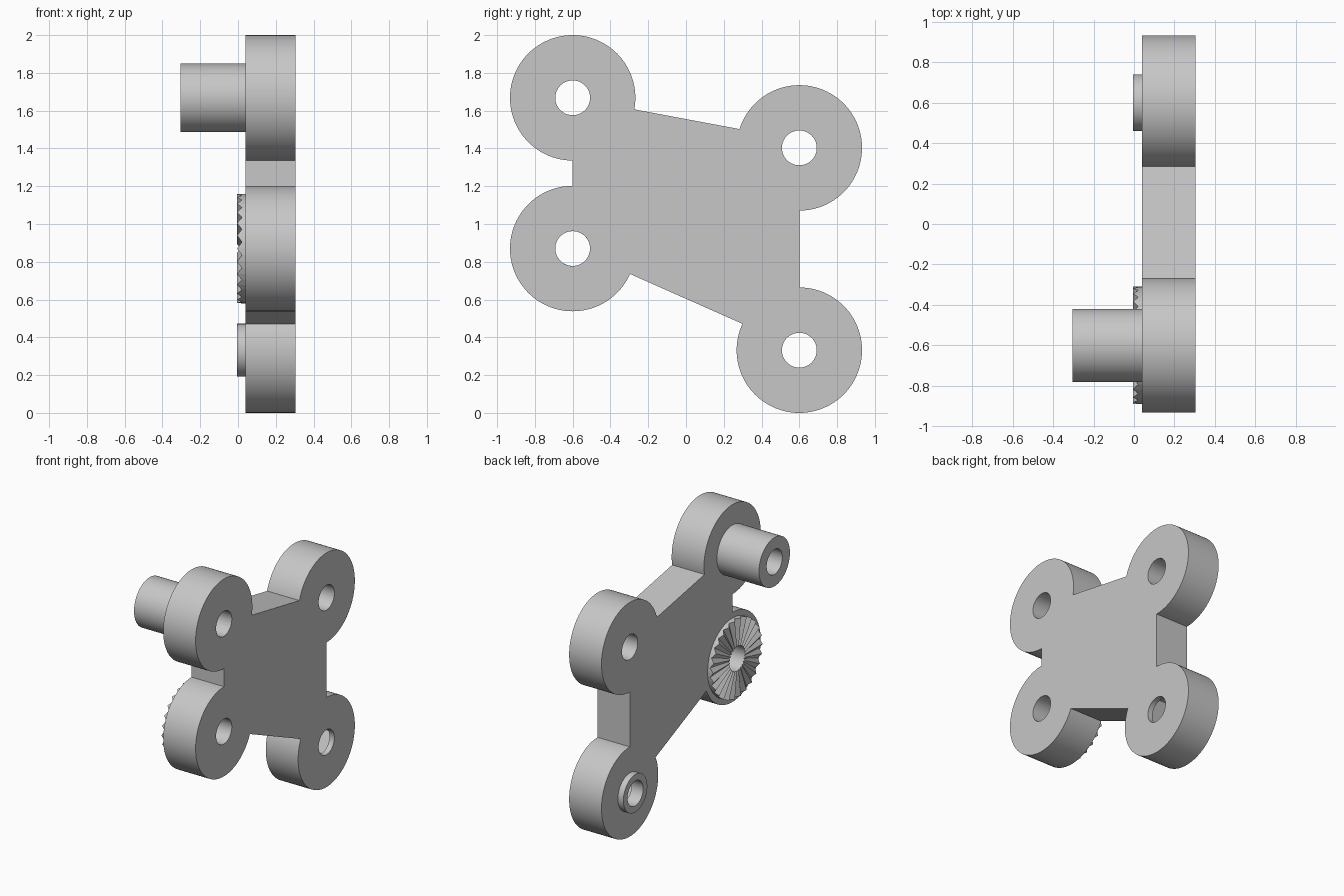
import bpy, bmesh, math

cube = bpy.data.objects.get("Cube")
if cube:
    bpy.data.objects.remove(cube, do_unlink=True)

grey = bpy.data.materials.new("light_grey")
grey.use_nodes = True
colour = (0.57, 0.57, 0.57, 1)
grey.diffuse_color = colour
grey.node_tree.nodes["Principled BSDF"].inputs["Base Color"].default_value = colour

BACK, FACE = 0.04, 0.305      # plate thickness along x
LOBE_R, BORE_R = 0.332, 0.092
TUBE, WASHER = (-0.6, 1.668), (-0.6, 0.87)
PLAIN, BOSS = (0.6, 1.403), (0.6, 0.332)
LOBES = [TUBE, WASHER, PLAIN, BOSS]


def circle(centre, r, n=96):
    return [(centre[0] + r * math.cos(math.tau * i / n),
             centre[1] + r * math.sin(math.tau * i / n)) for i in range(n)]


def finish(bm, name):
    bmesh.ops.recalc_face_normals(bm, faces=bm.faces[:])
    mesh = bpy.data.meshes.new(name)
    bm.to_mesh(mesh)
    bm.free()
    mesh.materials.append(grey)
    ob = bpy.data.objects.new(name, mesh)
    bpy.context.collection.objects.link(ob)
    return ob


def prism(name, outline, x0, x1):
    """Extrude a (y, z) outline along x."""
    bm = bmesh.new()
    face = bm.faces.new([bm.verts.new((x0, y, z)) for y, z in outline])
    grown = bmesh.ops.extrude_face_region(bm, geom=[face])["geom"]
    bmesh.ops.translate(bm, vec=(x1 - x0, 0, 0),
                        verts=[v for v in grown if isinstance(v, bmesh.types.BMVert)])
    return finish(bm, name)


def ring(name, centre, r, tip, n=96, outer_dip=0, inner_dip=0):
    """Hollow cylinder on the plate's back; dips make radial teeth on its end."""
    bm = bmesh.new()
    loops = []
    for radius, x, dip in ((r, BACK, 0), (r, tip, outer_dip),
                           (BORE_R, tip, inner_dip), (BORE_R, BACK, 0)):
        loops.append([bm.verts.new((x + dip * (i % 2), y, z))
                      for i, (y, z) in enumerate(circle(centre, radius, n))])
    for a, b in zip(loops, loops[1:] + loops[:1]):
        for i in range(n):
            j = (i + 1) % n
            bm.faces.new((a[i], a[j], b[j], b[i]))
    return finish(bm, name)


def boolean(target, tool, operation):
    mod = target.modifiers.new("cut", 'BOOLEAN')
    mod.operation, mod.solver, mod.object = operation, 'EXACT', tool
    bpy.context.view_layer.objects.active = target
    bpy.ops.object.modifier_apply(modifier=mod.name)
    bpy.data.objects.remove(tool, do_unlink=True)


def smooth(ob, degrees=20):
    bpy.ops.object.select_all(action='DESELECT')
    ob.select_set(True)
    bpy.context.view_layer.objects.active = ob
    bpy.ops.object.shade_smooth_by_angle(angle=math.radians(degrees))


# Plate: tapered web joined to four round lobes
plate = prism("plate", [TUBE, WASHER, (0.6, 0.338), (0.6, 1.443)], BACK, FACE)
for lobe in LOBES:
    boolean(plate, prism("lobe", circle(lobe, LOBE_R), BACK, FACE), 'UNION')

# Bores through every lobe, and a hexagonal pocket inside the boss lobe
for lobe in LOBES:
    boolean(plate, prism("bore", circle(lobe, BORE_R), BACK - 0.1, FACE + 0.1), 'DIFFERENCE')
boolean(plate, prism("pocket", circle(BOSS, 0.16, 6), BACK + 0.05, FACE - 0.04), 'DIFFERENCE')
smooth(plate)

# Long tube, short boss and toothed washer on the back of the plate
smooth(ring("long_tube", TUBE, 0.181, -0.305))
smooth(ring("short_boss", BOSS, 0.14, -0.005))
ring("toothed_washer", WASHER, 0.29, -0.005, n=52, outer_dip=0.026, inner_dip=0.01)
